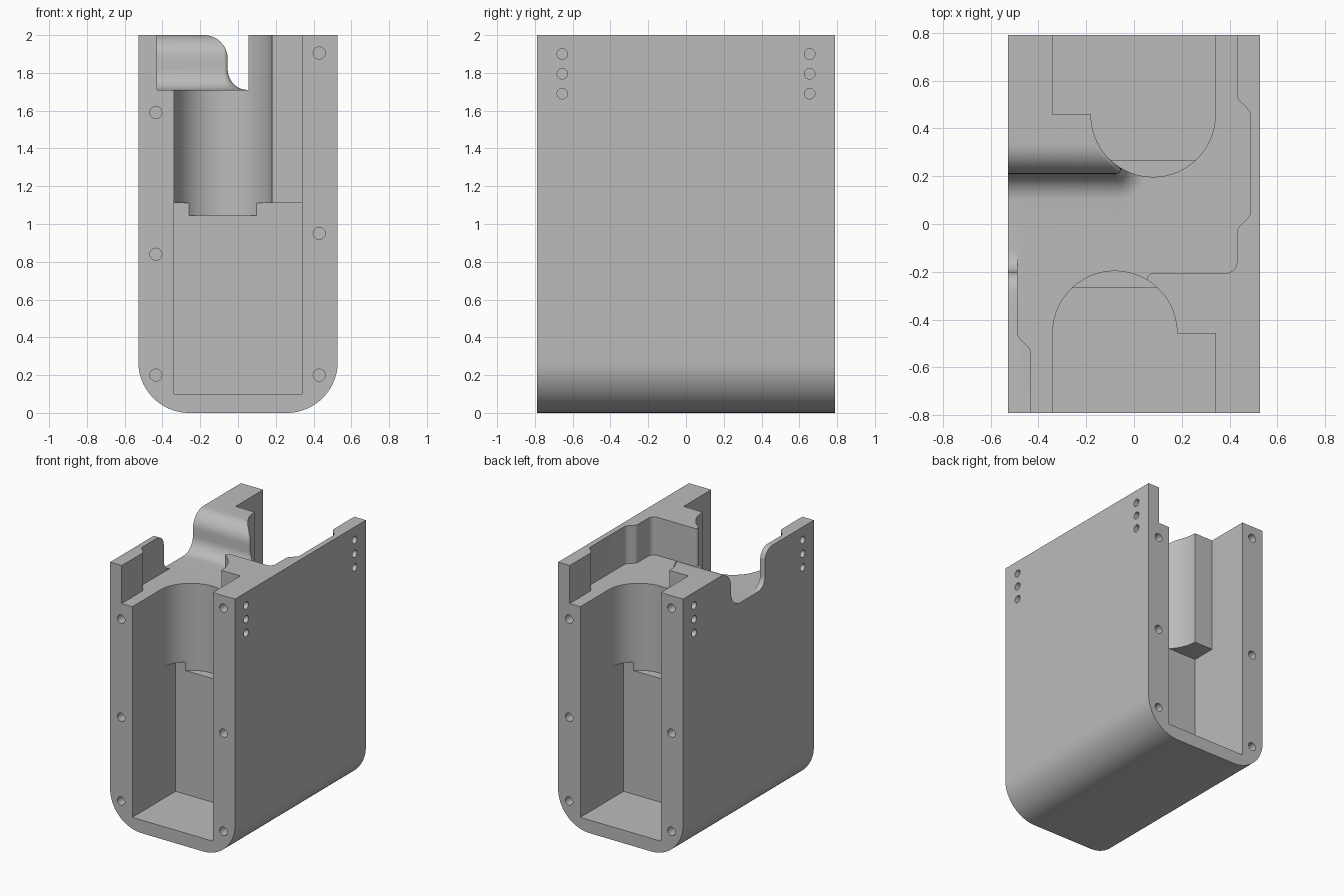
import bpy, bmesh, math
from math import sin, cos, pi
from mathutils import Matrix

if "Cube" in bpy.data.objects:
    bpy.data.objects.remove(bpy.data.objects["Cube"])

HX, HY, TOP, FLOOR = 0.528, 0.79, 2.0, 1.71
SPIN = Matrix.Rotation(pi, 4, 'Z')

grey = bpy.data.materials.new("grey")
grey.diffuse_color = (0.5, 0.5, 0.5, 1)
grey.use_nodes = True
grey.node_tree.nodes["Principled BSDF"].inputs["Base Color"].default_value = grey.diffuse_color


def loft(name, rings, cutter=True):
    """Solid through equally long rings of 3D points, capped at both ends."""
    bm = bmesh.new()
    vs = [[bm.verts.new(p) for p in r] for r in rings]
    n = len(vs[0])
    for a, b in zip(vs, vs[1:]):
        for i in range(n):
            j = (i + 1) % n
            bm.faces.new((a[i], a[j], b[j], b[i]))
    bm.faces.new(vs[0][::-1])
    bm.faces.new(vs[-1])
    bmesh.ops.recalc_face_normals(bm, faces=bm.faces)
    me = bpy.data.meshes.new(name)
    bm.to_mesh(me)
    bm.free()
    me.materials.append(grey)
    ob = bpy.data.objects.new(name, me)
    ob.hide_render = cutter
    bpy.context.collection.objects.link(ob)
    return ob


def prism(name, pts, axis, lo, hi, cutter=True):
    """Extrude a 2D outline along the given axis."""
    put = {'x': lambda a, b, t: (t, a, b), 'y': lambda a, b, t: (a, t, b),
           'z': lambda a, b, t: (a, b, t)}[axis]
    return loft(name, [[put(a, b, t) for a, b in pts] for t in (lo, hi)], cutter)


def arc(cx, cy, r, a0, a1, n=8):
    return [(cx + r * cos(math.radians(a0 + (a1 - a0) * i / n)),
             cy + r * sin(math.radians(a0 + (a1 - a0) * i / n))) for i in range(n + 1)]


def step(x0, y0, x1, y1, n=10):
    """Soft S-shaped step between two parallel walls."""
    return [(x0 + (x1 - x0) * (1 - cos(pi * i / n)) / 2, y0 + (y1 - y0) * i / n)
            for i in range(n + 1)]


def boolean(target, tool, op='DIFFERENCE'):
    m = target.modifiers.new("cut", 'BOOLEAN')
    m.operation, m.solver, m.object = op, 'EXACT', tool
    bpy.context.view_layer.update()
    dg = bpy.context.evaluated_depsgraph_get()
    me = bpy.data.meshes.new_from_object(target.evaluated_get(dg))
    target.modifiers.clear()
    target.data = me
    bpy.data.objects.remove(tool)


# Housing body with rounded lower edges
R = 0.27
body = prism("housing", [(HX, TOP), (-HX, TOP)] + arc(-HX + R, R, R, 180, 270, 20)
             + arc(HX - R, R, R, 270, 360, 20), 'y', -HY, HY, False)

# Top recess outline
plan = ([(0.43, 0.9)] + step(0.43, 0.54, 0.487, 0.455) + step(0.487, 0.05, 0.43, -0.035)
        + arc(0.385, -0.16, 0.045, 0, -90) + arc(0.08, -0.23, 0.025, 90, 180, 5)
        + [(0.055, -0.9), (-0.43, -0.9)] + step(-0.43, -0.54, -0.487, -0.455)
        + [(-0.487, 0.9)])
recess = prism("recess_cutter", plan, 'z', FLOOR, 2.1)

# Curved notch through the left wall
r = 0.085
notch = prism("notch_cutter", [(0.6, 2.1), (-0.2 - r, 2.1)]
              + arc(-0.2 - r, TOP - r, r, 90, 0) + arc(-0.2 + r, FLOOR + r, r, 180, 270)
              + [(0.6, FLOOR)], 'x', -0.6, -0.47)
boolean(recess, notch, 'UNION')

# Ridge left standing in the recess, flared at its foot and rounded on top
foot, brow, n = 0.11, 0.125, 10
levels = [(foot, 1.6)]
levels += [(foot * (1 - sin(pi / 2 * i / n)), FLOOR + foot * (1 - cos(pi / 2 * i / n)))
           for i in range(n + 1)]
levels += [(-brow * (1 - cos(pi / 2 * i / n)), TOP - brow + brow * sin(pi / 2 * i / n))
           for i in range(n + 1)]
levels += [(-brow, 2.2)]
rings = []
for d, z in levels:
    c = max(0.02 + d, 0.006)
    ring = [(-0.7, 1.0), (-0.7, 0.21 - d)] + arc(-0.055 + d - c, 0.21 - d + c, c, -90, 0) \
        + [(-0.055 + d, 1.0)]
    rings.append([(x, y, z) for x, y in ring])
boolean(recess, loft("ridge_shape", rings), 'DIFFERENCE')
boolean(body, recess)

# Front and back pockets with a half-round upper channel, plus screw holes
end_holes = [(-0.435, 1.59), (-0.435, 0.84), (-0.435, 0.2),
             (0.43, 1.905), (0.43, 0.95), (0.43, 0.2)]
for turn in (Matrix.Identity(4), SPIN):
    cutters = [
        prism("lower_pocket", [(-0.34, 0.1), (0.34, 0.1), (0.34, 1.11), (-0.34, 1.11)],
              'y', -0.9, -0.268),
        prism("upper_channel", [(-0.34, -0.9), (0.34, -0.9), (0.34, -0.457)]
              + arc(-0.08, -0.457, 0.26, 0, 180, 40), 'z', 1.045, 2.1)]
    for x, z in end_holes:
        cutters.append(prism("end_hole", arc(x, z, 0.032, 0, 345, 23), 'y', -0.9, -HY + 0.1))
    for y in (-0.655, 0.655):
        for z in (1.69, 1.795, 1.9):
            cutters.append(prism("side_hole", arc(y, z, 0.028, 0, 345, 23),
                                 'x', HX - 0.06, 0.6))
    for c in cutters:
        c.data.transform(turn)
        boolean(body, c)

# Smooth curved walls, crisp edges
bpy.ops.object.select_all(action='DESELECT')
body.select_set(True)
bpy.context.view_layer.objects.active = body
bpy.ops.object.shade_smooth_by_angle(angle=math.radians(30))
